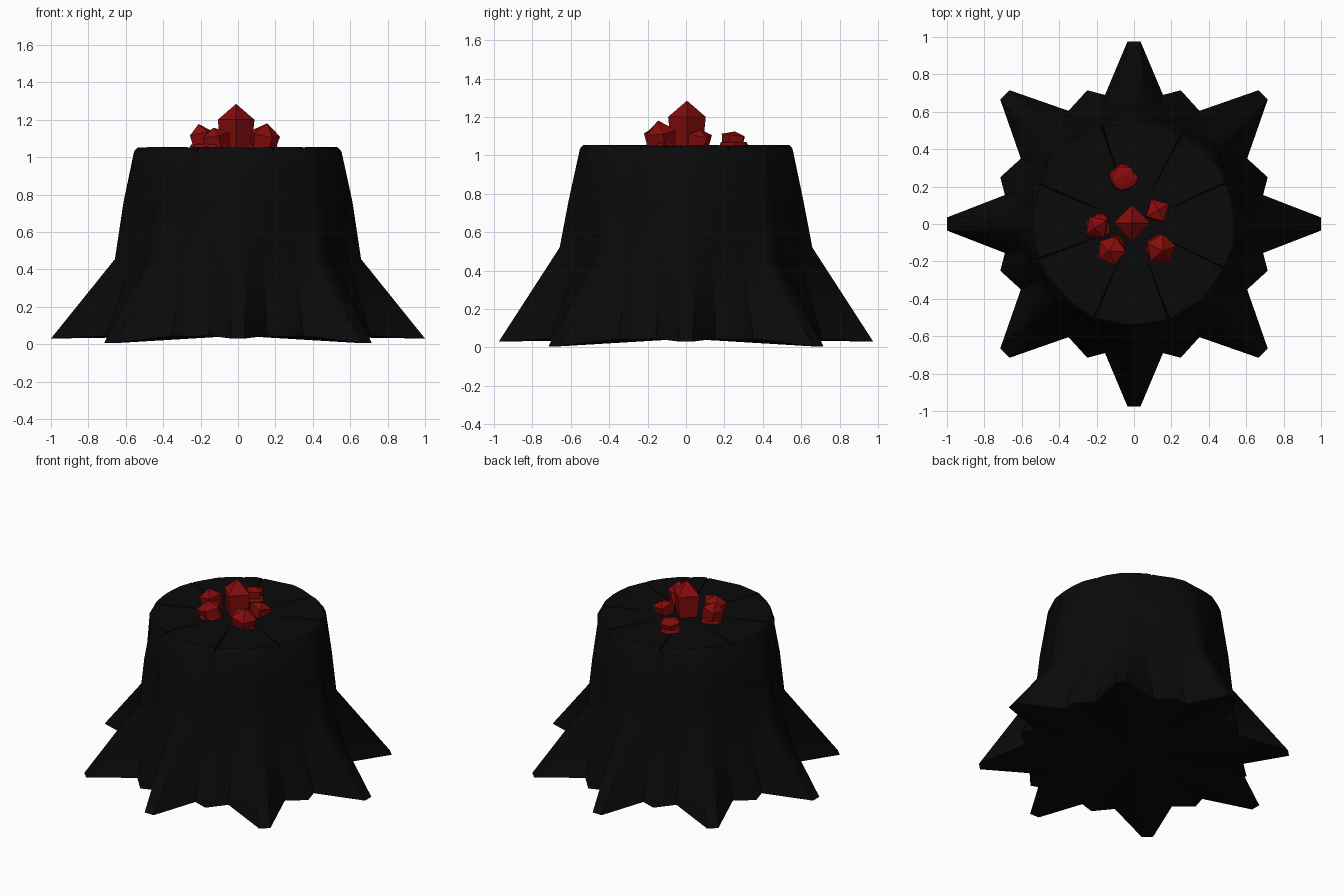
import bpy, bmesh, math, random
from mathutils import Vector, Matrix

random.seed(4)
cube = bpy.data.objects.get("Cube")
if cube:
    bpy.data.objects.remove(cube, do_unlink=True)


def material(name, colour, rough):
    m = bpy.data.materials.new(name)
    m.use_nodes = True
    m.diffuse_color = (*colour, 1)
    shader = m.node_tree.nodes["Principled BSDF"]
    shader.inputs["Base Color"].default_value = (*colour, 1)
    shader.inputs["Roughness"].default_value = rough
    return m


def finish(bm, name, mat):
    bmesh.ops.recalc_face_normals(bm, faces=bm.faces)
    mesh = bpy.data.meshes.new(name)
    bm.to_mesh(mesh)
    bm.free()
    obj = bpy.data.objects.new(name, mesh)
    bpy.context.collection.objects.link(obj)
    mesh.materials.append(mat)
    return obj


def skin(bm, rings):
    for low, high in zip(rings, rings[1:]):
        n = len(low)
        for i in range(n):
            j = (i + 1) % n
            bm.faces.new((low[i], low[j], high[j], high[i]))


def fan(bm, ring, point):
    tip = bm.verts.new(point)
    for i, v in enumerate(ring):
        bm.faces.new((v, ring[(i + 1) % len(ring)], tip))


bark = material("charred bark", (0.0028, 0.0028, 0.0028), 0.9)
red = material("red crystal", (0.24, 0.0035, 0.0035), 0.6)

# Half of one quarter of the root outline: x, y, height, waist radius, waist height
ROOT = [(1.0, .035, .03, .66, .455), (.69, .155, .045, .59, .5),
        (.715, .25, .04, .615, .42), (.605, .35, .045, .565, .54),
        (.715, .665, .005, .625, .46)]
quarter = ROOT + [(y, x, z, r, h) for x, y, z, r, h in reversed(ROOT)]
columns = [(Matrix.Rotation(q * math.pi / 2, 3, 'Z') @ Vector((x, y, z)), r, h)
           for q in range(4) for x, y, z, r, h in quarter]

# Stump: flared roots, ridged trunk and a slightly rounded, uneven rim
bm = bmesh.new()
rings = [[] for _ in range(5)]
for i, (foot, waist, height) in enumerate(columns):
    a = math.tau * (i + 0.5) / len(columns)
    ray = Vector((math.cos(a), math.sin(a), 0))
    if abs(foot.y) > 0.9:
        foot.y *= 0.975
        height = 0.52
    ridge = waist - 0.62
    lean = random.uniform(-0.008, 0.006)
    drop = random.uniform(0, 0.008)
    points = [foot, ray * waist + Vector((0, 0, height)),
              ray * (0.59 + ridge * 0.6) + Vector((0, 0, 0.76)),
              ray * (0.553 + lean) + Vector((0, 0, 1.037 - drop)),
              ray * (0.538 + lean) + Vector((0, 0, 1.055 - drop))]
    for ring, p in zip(rings, points):
        ring.append(bm.verts.new(p))
skin(bm, rings)
fan(bm, rings[-1], (0, 0, 1.05))
fan(bm, rings[0], (0, 0, 0.045))
stump = finish(bm, "stump", bark)

# Radial cracks: thin wedges cut from the top, widening towards the rim
bm = bmesh.new()
for degrees in (24, 62, 108, 157, 200, 247, 290, 334):
    turn = Matrix.Rotation(math.radians(degrees), 3, 'Z')
    rings = []
    for r, w, d in ((0.2, 0.004, 0.004), (0.62, 0.016, 0.025)):
        rings.append([bm.verts.new(turn @ Vector((r, y, z)))
                      for y, z in ((-w, 1.08), (0, 1.05 - d), (w, 1.08))])
    skin(bm, rings)
    for ring in rings:
        bm.faces.new(ring)
cutter = finish(bm, "crack_cutter", bark)
cutter.hide_render = True
cut = stump.modifiers.new("cracks", 'BOOLEAN')
cut.operation, cut.solver, cut.object = 'DIFFERENCE', 'EXACT', cutter
bpy.context.view_layer.objects.active = stump
stump.select_set(True)
bpy.ops.object.modifier_apply(modifier=cut.name)
bpy.data.objects.remove(cutter, do_unlink=True)
bpy.ops.object.shade_smooth_by_angle(angle=math.radians(40))


# Crystals: chunky tilted prisms, widest at the shoulder, with a blunt point
def crystal(name, x, y, radius, shoulder, peak, sides, spin, tilt=(0, 0), crust=0):
    bm = bmesh.new()
    axis = Vector((*tilt, 1)).normalized()
    place = (Matrix.Translation((x, y, 1.05))
             @ Vector((0, 0, 1)).rotation_difference(axis).to_matrix().to_4x4())
    rings = []
    for z, r in ((-0.04, 0.8), (shoulder, 1.0)):
        rings.append([bm.verts.new(place @ Vector((
            radius * r * math.cos(spin + math.tau * i / sides),
            radius * r * math.sin(spin + math.tau * i / sides), z)))
            for i in range(sides)])
    skin(bm, rings)
    fan(bm, rings[-1], place @ Vector((0, 0, peak)))
    bm.faces.new(rings[0])
    # Low ragged crust around the foot
    if crust:
        edges = [[], []]
        for i in range(11):
            a = math.tau * i / 11
            s = crust * random.uniform(0.8, 1.1)
            for edge, r, z in zip(edges, (1, 0.85), (-0.01, 0.018)):
                edge.append(bm.verts.new((x + s * r * math.cos(a),
                                          y + s * r * math.sin(a), 1.05 + z)))
        skin(bm, edges)
        fan(bm, edges[1], (x, y, 1.075))
        bm.faces.new(edges[0])
    return finish(bm, name, red)


crystal("centre_crystal", -0.01, 0.005, 0.098, 0.15, 0.235, 4, 0)
crystal("right_crystal", -0.185, -0.015, 0.07, 0.08, 0.13, 4, 0.6, (-0.2, -0.05), 0.075)
crystal("front_right_crystal", -0.11, -0.135, 0.08, 0.07, 0.11, 5, 1.2, (-0.2, -0.1), 0.08)
crystal("front_left_crystal", 0.13, -0.125, 0.083, 0.075, 0.135, 5, 0.2, (0.2, -0.15), 0.08)
crystal("back_left_crystal", 0.115, 0.065, 0.07, 0.06, 0.085, 4, 0.5, (0.2, 0.15))
crystal("back_crystal", -0.055, 0.245, 0.066, 0.055, 0.075, 5, 0.9, (0, 0.12), 0.082)
